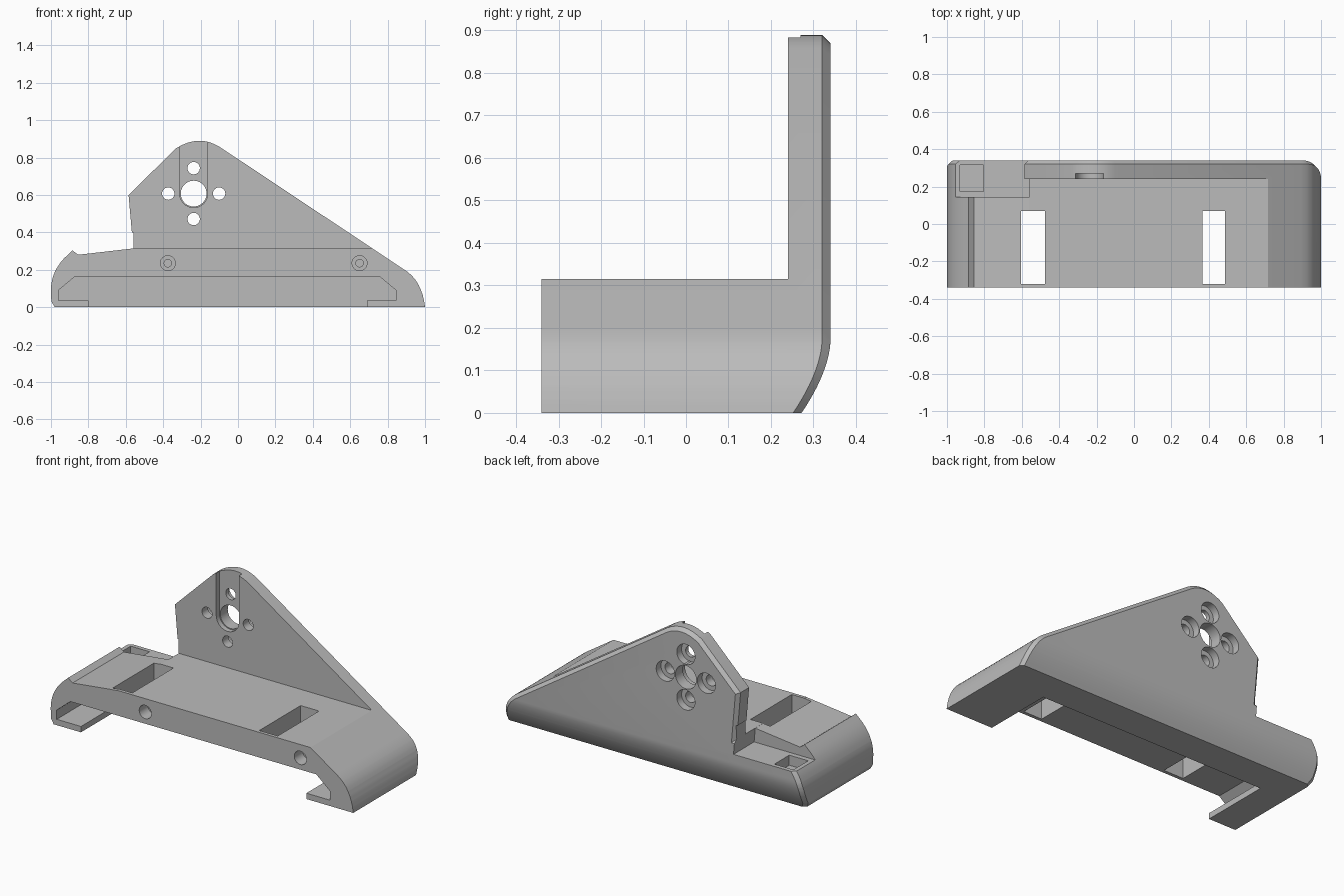
import bpy, bmesh, math
from mathutils import Vector

old = bpy.data.objects.get("Cube")
if old:
    bpy.data.objects.remove(old, do_unlink=True)

grey = bpy.data.materials.new("light_grey")
grey.use_nodes = True
GREY = (0.5, 0.5, 0.5, 1)
grey.diffuse_color = GREY
grey.node_tree.nodes["Principled BSDF"].inputs["Base Color"].default_value = GREY


def make_object(name, bm):
    bmesh.ops.recalc_face_normals(bm, faces=bm.faces)
    mesh = bpy.data.meshes.new(name)
    bm.to_mesh(mesh)
    bm.free()
    mesh.materials.append(grey)
    ob = bpy.data.objects.new(name, mesh)
    bpy.context.collection.objects.link(ob)
    return ob


def loft(rings):
    """Closed solid through equal-length rings of (x, y, z) points."""
    bm = bmesh.new()
    loops = [[bm.verts.new(p) for p in ring] for ring in rings]
    n = len(loops[0])
    for a, b in zip(loops, loops[1:]):
        for i in range(n):
            j = (i + 1) % n
            bm.faces.new((a[i], a[j], b[j], b[i]))
    bm.faces.new(loops[0])
    bm.faces.new(loops[-1])
    return bm


def prism(profile, y0, y1):
    return loft([[(x, y, z) for x, z in profile] for y in (y0, y1)])


def box(x0, x1, y0, y1, z0, z1):
    return prism([(x0, z0), (x1, z0), (x1, z1), (x0, z1)], y0, y1)


def circle(x, z, r, n=40):
    return [(x + r * math.cos(math.tau * i / n), z + r * math.sin(math.tau * i / n))
            for i in range(n)]


def arc(p0, p1, p2, n=8):
    """Smooth curve from p0 to p2 pulled towards the corner p1."""
    a, b, c = Vector(p0), Vector(p1), Vector(p2)
    pts = [a * (1 - t) ** 2 + b * 2 * t * (1 - t) + c * t * t
           for t in (i / n for i in range(n + 1))]
    return [tuple(p) for p in pts]


def inset(profile, d):
    """Mitred inward offset of a counter-clockwise outline; the base stays put."""
    out = []
    for i, p in enumerate(profile):
        p, a, b = Vector(p), Vector(profile[i - 1]), Vector(profile[(i + 1) % len(profile)])
        u, v = (p - a).normalized(), (b - p).normalized()
        m = Vector((-u.y, u.x)) + Vector((-v.y, v.x))
        q = p + m * (2 * d / max(m.length_squared, 0.5)) * 1.0
        if p.y < 0.001:
            q.y = p.y
            q.x = p.x - math.copysign(d, p.x)
        out.append((q.x, q.y))
    return out


# Main solid: side-to-side outline with a chamfered rear rim
outline = arc((1.0, 0.0), (0.985, 0.14), (0.89, 0.2))
outline += arc((-0.1, 0.858), (-0.21, 0.925), (-0.33, 0.85))
outline += [(-0.585, 0.6), (-0.56, 0.314), (-0.855, 0.28), (-0.885, 0.303)]
outline += arc((-0.91, 0.28), (-1.0, 0.2), (-1.0, 0.09))
outline += [(-0.998, 0.03), (-0.98, 0.0)]
CHAMFER, BACK = 0.02, 0.34
rim = inset(outline, CHAMFER)
bm = loft([[(x, -BACK, z) for x, z in outline],
           [(x, BACK - CHAMFER, z) for x, z in outline],
           [(x, BACK, z) for x, z in rim]])

# Curve the lower part of the rear face inwards
CURVE = 0.17
for i in range(1, 11):
    bmesh.ops.bisect_plane(bm, geom=bm.verts[:] + bm.edges[:] + bm.faces[:],
                           plane_co=(0, 0, CURVE * i / 10), plane_no=(0, 0, 1))
for v in bm.verts:
    if v.co.y > 0.2 and v.co.z < CURVE:
        v.co.y -= 0.068 * (1 - v.co.z / CURVE) ** 1.7
bracket = make_object("bracket", bm)


def cut(bm):
    cutter = make_object("cutter", bm)
    cutter.hide_render = True
    mod = bracket.modifiers.new("cut", "BOOLEAN")
    mod.operation, mod.solver, mod.object = "DIFFERENCE", "EXACT", cutter
    bpy.context.view_layer.objects.active = bracket
    bpy.ops.object.modifier_apply(modifier=mod.name)
    bpy.data.objects.remove(cutter, do_unlink=True)


# Clear the space above the base, leaving the upright plate
PLATE = 0.24
cut(box(-0.8, 1.2, -1, PLATE, 0.315, 1.2))

# Lower channel, open at the front, with a gap in its floor
CHANNEL = 0.08
cut(prism([(-0.96, 0.035), (0.845, 0.035), (0.845, 0.09), (0.755, 0.165),
           (-0.87, 0.165), (-0.96, 0.09)], -1, CHANNEL))
cut(box(-0.8, 0.69, -1, CHANNEL, -0.1, 0.06))

# Strap windows through the top of the base
for x0, x1 in ((-0.605, -0.475), (0.365, 0.487)):
    cut(box(x0, x1, -0.32, 0.07, 0.1, 0.5))

# Screw holes in the front wall
for x in (-0.375, 0.65):
    cut(prism(circle(x, 0.235, 0.04), -1, -0.26))
    cut(prism(circle(x, 0.235, 0.02), -0.3, -0.1))

# Rear corner notch and its small pocket
cut(prism([(-1.1, 0.23), (-0.552, 0.23), (-0.56, 0.32), (-0.56, 0.4), (-1.1, 0.4)],
          0.145, 0.5))
cut(box(-0.93, -0.805, 0.175, 0.315, 0.17, 0.4))

# Round-ended cable groove, shaft hole and four counterbored bolt holes
HX, HZ = -0.237, 0.607
groove = [(HX + 0.075 * math.cos(a), HZ + 0.075 * math.sin(a))
          for a in (math.pi * (1 + i / 16) for i in range(17))]
cut(prism(groove + [(HX + 0.075, 1.1), (HX - 0.075, 1.1)], 0, 0.27))
cut(prism(circle(HX, HZ, 0.069), 0, 1))
for k in range(4):
    x = HX + 0.136 * math.cos(k * math.pi / 2)
    z = HZ + 0.136 * math.sin(k * math.pi / 2)
    cut(prism(circle(x, z, 0.033), 0, 1))
    cut(prism(circle(x, z, 0.06), 0.295, 1))

# Smooth the curves, keep the edges sharp
bpy.ops.object.select_all(action="DESELECT")
bracket.select_set(True)
bpy.context.view_layer.objects.active = bracket
bpy.ops.object.shade_smooth_by_angle(angle=math.radians(25))
